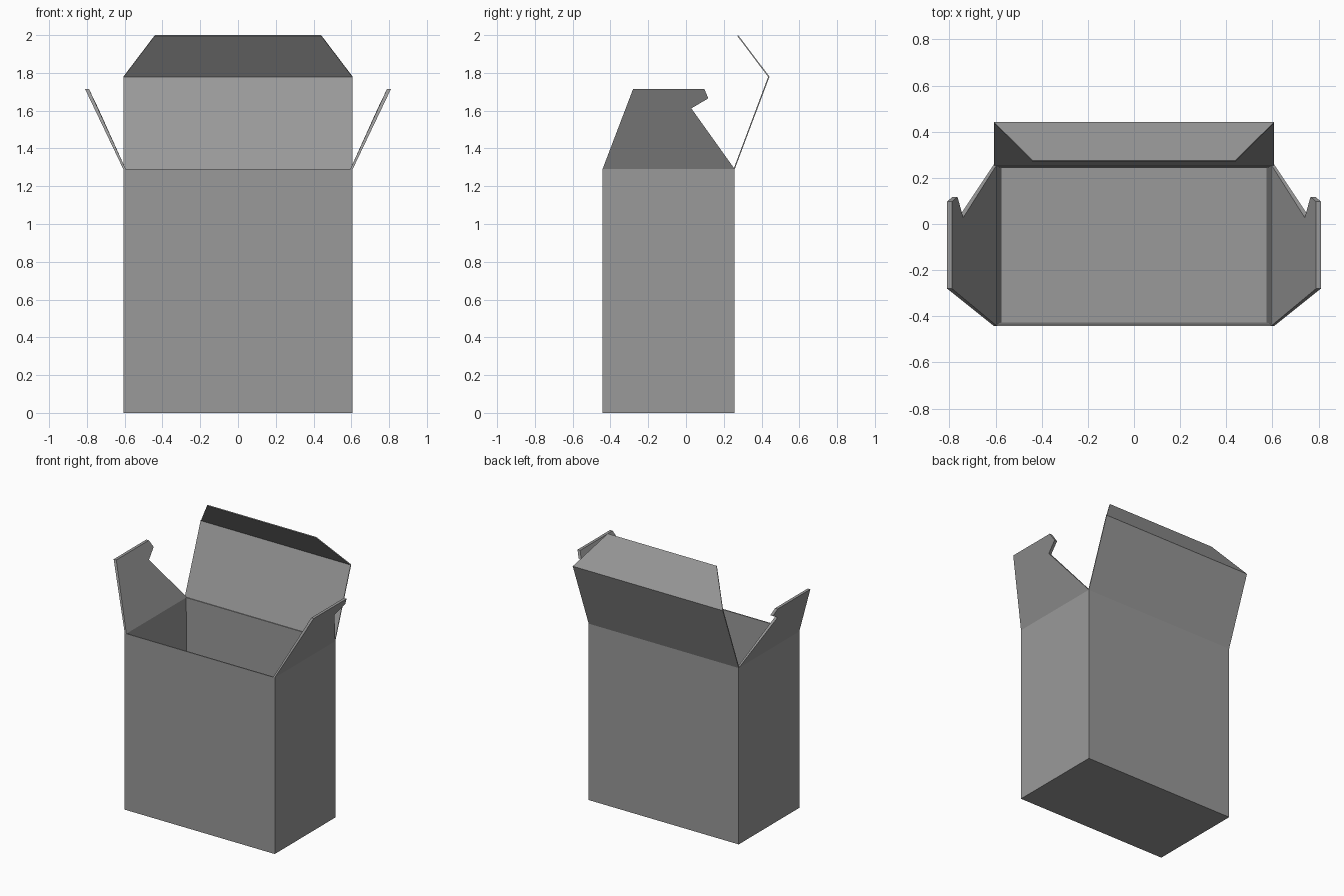
import bpy, bmesh

if "Cube" in bpy.data.objects:
    bpy.data.objects.remove(bpy.data.objects["Cube"])

X, Y0, Y1, H = 0.607, -0.442, 0.258, 1.29
LID_Y, LID_Z, TOP = 0.442, 1.78, 2.0

# Dark grey card
card = bpy.data.materials.new("dark_card")
card.diffuse_color = (0.32, 0.32, 0.32, 1)
card.use_nodes = True
card.node_tree.nodes["Principled BSDF"].inputs["Base Color"].default_value = card.diffuse_color


def finish(bm, name):
    bmesh.ops.recalc_face_normals(bm, faces=bm.faces)
    me = bpy.data.meshes.new(name)
    bm.to_mesh(me)
    bm.free()
    me.materials.append(card)
    ob = bpy.data.objects.new(name, me)
    bpy.context.collection.objects.link(ob)
    return ob


def loft(name, loops):
    """Closed solid skinned through matching loops of points, capped at both ends."""
    bm = bmesh.new()
    rings = [[bm.verts.new(p) for p in loop] for loop in loops]
    n = len(rings[0])
    for lo, hi in zip(rings, rings[1:]):
        for i in range(n):
            j = (i + 1) % n
            bm.faces.new((lo[i], lo[j], hi[j], hi[i]))
    bm.faces.new(rings[0])
    bm.faces.new(rings[-1])
    return finish(bm, name)


def slab(name, outline, offset):
    """Flat card panel: outline thickened along an offset vector."""
    loft(name, [outline, [tuple(a + b for a, b in zip(p, offset)) for p in outline]])


# Open carton: outer base, up over the rim, down to the inner floor
loft("carton_body", [
    [(-X + dx, Y0 + dy, z), (X - dx, Y0 + dy, z), (X - dx, Y1 - dy, z), (-X + dx, Y1 - dy, z)]
    for dx, dy, z in ((0, 0, 0), (0, 0, H), (0.012, 0.008, H), (0.033, 0.016, 0.02))])

# Side dust flaps, leaning outward, with a locking notch at the back
flap = [(Y0, H), (-0.28, 1.715), (0.097, 1.715), (0.118, 1.665),
        (0.028, 1.612), (Y1, H)]
lean = 0.203 / (1.715 - H)
for side, s in (("left", -1), ("right", 1)):
    outer = [(s * (X + (z - H) * lean), y, z) for y, z in flap]
    inner = [(x - s * (0.013 if z == H else 0.021), y, z) for x, y, z in outer]
    loft(side + "_dust_flap", [outer, inner])

# Lid panel hinged on the back wall
slab("lid_panel",
     [(-X, Y1, H), (X, Y1, H), (X, LID_Y, LID_Z), (-X, LID_Y, LID_Z)],
     (0, -0.006, 0.002))

# Tapered tuck flap folded forward from the lid
slab("tuck_flap",
     [(-X, LID_Y, LID_Z), (X, LID_Y, LID_Z), (0.44, 0.276, TOP), (-0.44, 0.276, TOP)],
     (0, -0.005, -0.004))
